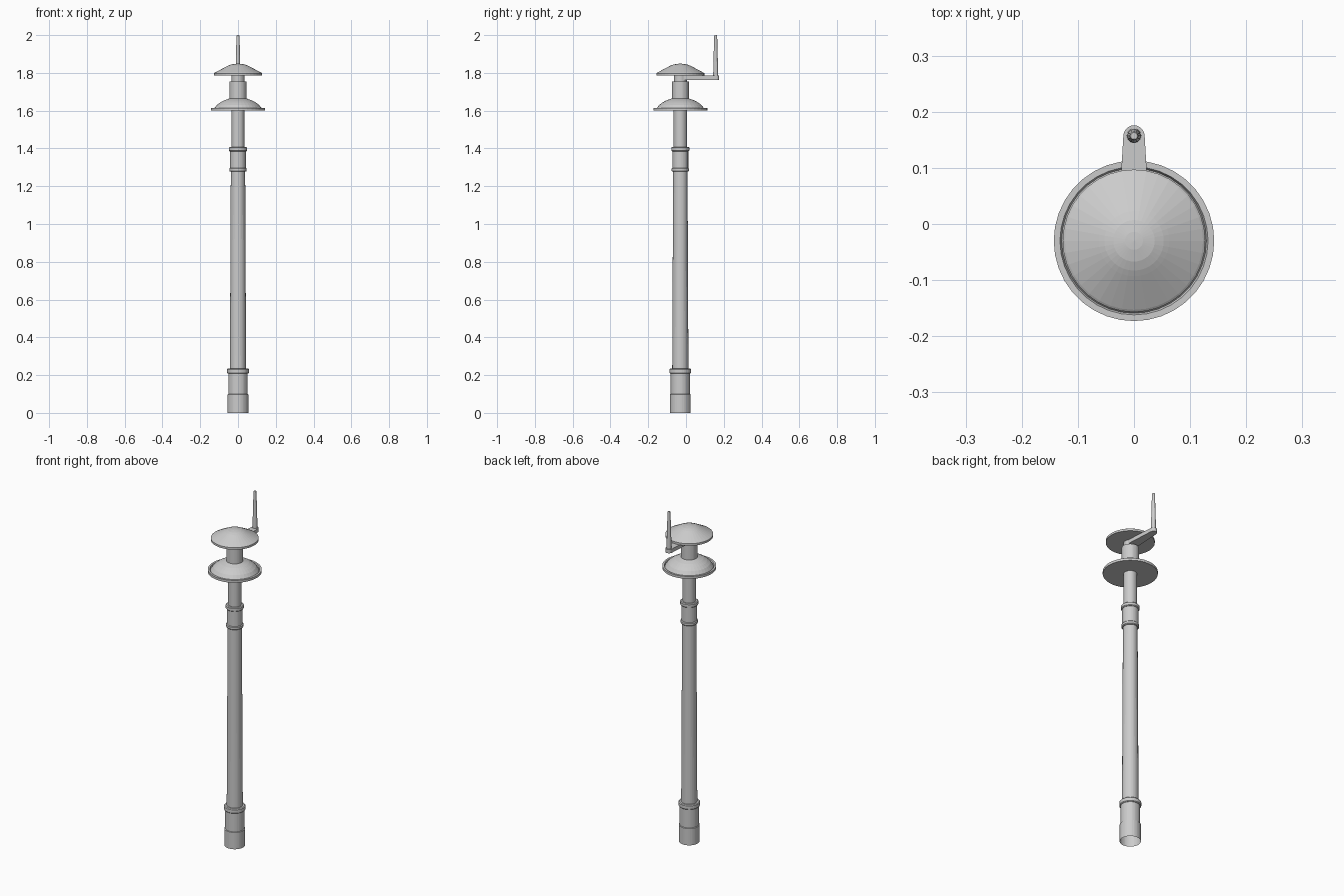
import bpy
import bmesh
from math import cos, sin, pi

cube = bpy.data.objects.get("Cube")
if cube:
    bpy.data.objects.remove(cube, do_unlink=True)

AXIS_Y = -0.03   # post axis
ROD_Y = 0.157    # antenna axis

grey = bpy.data.materials.new("light_grey")
grey.use_nodes = True
colour = (0.6, 0.6, 0.6, 1)
grey.diffuse_color = colour
grey.node_tree.nodes["Principled BSDF"].inputs["Base Color"].default_value = colour


def finish(name, bm, y=0.0):
    bmesh.ops.recalc_face_normals(bm, faces=bm.faces)
    mesh = bpy.data.meshes.new(name)
    bm.to_mesh(mesh)
    bm.free()
    mesh.materials.append(grey)
    ob = bpy.data.objects.new(name, mesh)
    ob.location.y = y
    bpy.context.collection.objects.link(ob)
    return ob


def turned(name, profile, y=AXIS_Y, sides=36):
    """Lathe a (radius, height) profile around a vertical axis."""
    bm = bmesh.new()
    verts = [bm.verts.new((r, 0, z)) for r, z in profile]
    edges = [bm.edges.new(pair) for pair in zip(verts, verts[1:])]
    bmesh.ops.spin(bm, geom=verts + edges, axis=(0, 0, 1), cent=(0, 0, 0),
                   angle=2 * pi, steps=sides, use_merge=True)
    bmesh.ops.remove_doubles(bm, verts=bm.verts, dist=0.0001)
    return finish(name, bm, y)


def band(name, radius, low, high):
    """Closed ring with softened edges, wrapped round the post."""
    b = 0.004
    turned(name, [(0.03, low), (radius - b, low), (radius, low + b),
                  (radius, high - b), (radius - b, high), (0.03, high)])


# Post, open at the foot
turned("base", [(0.055, 0), (0.055, 0.098), (0.051, 0.1), (0.051, 0.21)])
turned("shaft", [(0.043, 0.21), (0.038, 1.29)])
turned("upper_collar", [(0.042, 1.285), (0.042, 1.4)])
turned("upper_shaft", [(0.035, 1.39), (0.035, 1.605)])
band("base_band", 0.057, 0.208, 0.235)
band("lower_collar_band", 0.046, 1.277, 1.297)
band("upper_collar_band", 0.048, 1.385, 1.408)

# Lower shade with a raised rim, and the lantern neck above it
turned("lower_shade", [(0, 1.6), (0.143, 1.6), (0.143, 1.614), (0.132, 1.614),
                       (0.129, 1.607), (0.125, 1.613), (0.112, 1.63),
                       (0.095, 1.643), (0.075, 1.654), (0.044, 1.665)])
turned("lantern_neck", [(0.045, 1.66), (0.045, 1.755), (0, 1.755)])
turned("cap_neck", [(0.034, 1.75), (0.034, 1.79)])

# Domed cap
turned("cap", [(0, 1.786), (0.127, 1.786), (0.127, 1.798), (0.123, 1.801),
               (0.063, 1.833), (0.053, 1.838), (0.037, 1.844),
               (0.016, 1.848), (0, 1.849)])

# Tapered bracket with a rounded end
bm = bmesh.new()
outline = [(0.03, AXIS_Y)]
outline += [(0.019 * cos(a), ROD_Y + 0.019 * sin(a))
            for a in (pi * i / 10 for i in range(11))]
outline += [(-0.03, AXIS_Y)]
face = bm.faces.new([bm.verts.new((x, y, 1.763)) for x, y in outline])
top = bmesh.ops.extrude_face_region(bm, geom=[face])["geom"]
bmesh.ops.translate(bm, vec=(0, 0, 0.022),
                    verts=[v for v in top if isinstance(v, bmesh.types.BMVert)])
finish("bracket", bm)

# Antenna rod
turned("antenna", [(0, 1.765), (0.013, 1.765), (0.013, 1.79), (0.012, 1.845),
                   (0.008, 1.995), (0.006, 2), (0, 2)], y=ROD_Y, sides=12)
